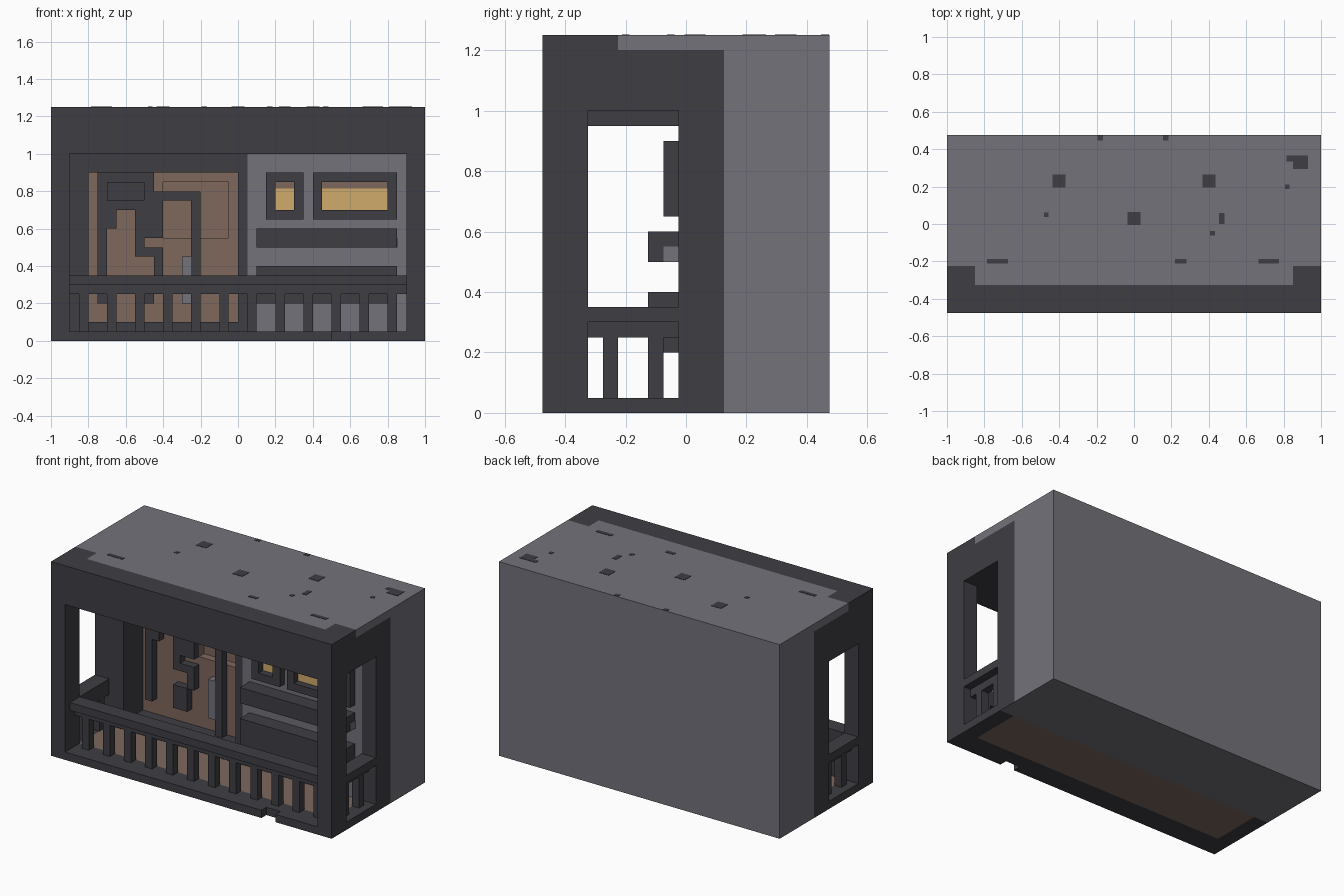
import bpy, bmesh
from mathutils import Vector

if "Cube" in bpy.data.objects:
    bpy.data.objects.remove(bpy.data.objects["Cube"])


def lin(c):
    return tuple(((v / 255 + 0.055) / 1.055) ** 2.4 for v in c) + (1.0,)


def material(name, rgb):
    m = bpy.data.materials.new(name)
    m.diffuse_color = lin(rgb)
    m.use_nodes = True
    m.node_tree.nodes["Principled BSDF"].inputs["Base Color"].default_value = m.diffuse_color
    return m


DARK = material("dark_metal", (62, 61, 67))
GREY = material("grey_panel", (114, 114, 122))
BROWN = material("brown_wood", (126, 104, 93))
YELLOW = material("warm_glass", (208, 171, 107))


def boxes(name, mat, *ranges):
    """One object made of axis-aligned boxes (x0, x1, y0, y1, z0, z1)."""
    bm = bmesh.new()
    for x0, x1, y0, y1, z0, z1 in ranges:
        vs = bmesh.ops.create_cube(bm, size=1)["verts"]
        for v in vs:
            v.co = (x1 if v.co.x > 0 else x0, y1 if v.co.y > 0 else y0,
                    z1 if v.co.z > 0 else z0)
    me = bpy.data.meshes.new(name)
    bm.to_mesh(me)
    bm.free()
    me.materials.append(mat)
    ob = bpy.data.objects.new(name, me)
    bpy.context.collection.objects.link(ob)
    return ob


def carve(ob, *r):
    cutter = boxes("cutter", DARK, r)
    cutter.hide_render = True
    mod = ob.modifiers.new("cut", 'BOOLEAN')
    mod.operation, mod.solver, mod.object = 'DIFFERENCE', 'EXACT', cutter
    bpy.context.view_layer.objects.active = ob
    bpy.ops.object.modifier_apply(modifier=mod.name)
    bpy.data.objects.remove(cutter)


# Main shell: balcony opening on front and sides, door alcove, inset panel
shell = boxes("building_shell", DARK, (-1, 1, -0.475, 0.475, 0, 1.25))
carve(shell, -1.1, 1.1, -0.325, -0.025, 0.05, 1.0)
carve(shell, -0.9, 0.9, -0.6, -0.3, 0.05, 1.0)
carve(shell, -0.8, 0, -0.1, 0.175, 0.1, 0.9)
carve(shell, -0.4, -0.05, 0.1, 0.225, 0.55, 0.85)
carve(shell, 0.5, 0.6, -0.6, -0.425, -0.1, 0.1)


# Colour rule for the shell faces
def shell_colour(c, n):
    x, y, z = abs(c.x), c.y, c.z
    if n.z > 0.5 and z > 1.2:
        return 0 if y < -0.325 or (x > 0.85 and y < -0.225) else 1
    if abs(n.x) > 0.5 and x > 0.99:
        return 0 if y < (-0.225 if z > 1.2 else 0.125) else 1
    if n.y > 0.5 and y > 0.47:
        return 1
    if abs(n.z) > 0.5 and z < 0.06:
        if x < 0.9 and -0.325 < y < 0:
            return 2
        return 1 if y > 0 else 0
    if n.y < -0.5 and abs(y + 0.025) < 0.01 and 0.05 < c.x < 0.9:
        return 1
    if 0.17 < y < 0.23 and x < 0.85 and 0.09 < z < 0.91:
        return 2
    return 0


for m in (GREY, BROWN):
    shell.data.materials.append(m)
bm = bmesh.new()
bm.from_mesh(shell.data)
bmesh.ops.triangulate(bm, faces=bm.faces[:])
cuts = [(1, v) for v in (-0.325, -0.225, 0, 0.125)] + [(2, 1.2)]
cuts += [(0, v) for v in (-0.9, -0.85, 0.05, 0.85, 0.9)]
for axis, v in cuts:
    co, no = Vector((0, 0, 0)), Vector((0, 0, 0))
    co[axis], no[axis] = v, 1
    bmesh.ops.bisect_plane(bm, geom=bm.verts[:] + bm.edges[:] + bm.faces[:],
                           plane_co=co, plane_no=no, dist=1e-5)
bm.normal_update()
for f in bm.faces:
    f.material_index = shell_colour(f.calc_center_median(), f.normal)
bm.to_mesh(shell.data)
bm.free()

# Lintel of the left side opening
boxes("left_lintel", DARK, (-1, -0.9, -0.325, -0.025, 0.95, 1.0))

# Railings: wide top rail, thin under rail and balusters
boxes("front_rail", DARK, (-0.9, 0.9, -0.425, -0.325, 0.3, 0.35),
      (-0.9, 0.9, -0.375, -0.325, 0.25, 0.3))
boxes("front_balusters", DARK,
      *[(-0.85 + 0.15 * i, -0.8 + 0.15 * i, -0.375, -0.325, 0.05, 0.25) for i in range(12)])
for side, s in (("left", -1), ("right", 1)):
    a, b, c = sorted((s * 0.9, s * 0.95)), sorted((s * 0.9, s)), (-0.275, -0.125)
    boxes(side + "_rail", DARK, (*b, -0.325, -0.025, 0.3, 0.35),
          (*a, -0.325, -0.025, 0.25, 0.3))
    boxes(side + "_balusters", DARK, *[(*a, y, y + 0.05, 0.05, 0.25) for y in c])

# Windows on the right wall
for name, x0, x1 in (("small_window", 0.15, 0.35), ("wide_window", 0.4, 0.85)):
    y = (-0.075, -0.025)
    boxes(name + "_frame", DARK, (x0, x0 + 0.05, *y, 0.65, 0.9), (x1 - 0.05, x1, *y, 0.65, 0.9),
          (x0 + 0.05, x1 - 0.05, *y, 0.65, 0.7), (x0 + 0.05, x1 - 0.05, *y, 0.85, 0.9))
    boxes(name + "_glass", YELLOW, (x0 + 0.05, x1 - 0.05, -0.03, -0.022, 0.7, 0.815))
    boxes(name + "_blind", BROWN, (x0 + 0.05, x1 - 0.05, -0.03, -0.022, 0.815, 0.85))

# Shelf and bench below the windows
boxes("shelf", DARK, (0.1, 0.85, -0.125, -0.025, 0.5, 0.6))
boxes("shelf_end_plate", GREY, (0.848, 0.853, -0.075, -0.025, 0.5, 0.55))
boxes("bench", DARK, (0.1, 0.85, -0.125, -0.025, 0.2, 0.4))

# Pipework on the alcove wall
p = (0.125, 0.175)
boxes("left_pipes", DARK, (-0.75, -0.7, *p, 0.2, 0.9), (-0.7, -0.45, *p, 0.75, 0.9),
      (-0.7, -0.65, *p, 0.6, 0.75), (-0.65, -0.55, *p, 0.7, 0.75),
      (-0.55, -0.45, *p, 0.6, 0.75), (-0.55, -0.5, *p, 0.45, 0.6),
      (-0.5, -0.4, *p, 0.45, 0.5), (-0.45, -0.4, *p, 0.35, 0.45),
      (-0.55, -0.45, *p, 0.2, 0.35))
boxes("pipe_box", DARK, (-0.7, -0.5, 0.1, 0.125, 0.75, 0.85))
boxes("right_pipes", DARK, (-0.45, -0.2, *p, 0.75, 0.8), (-0.25, -0.2, *p, 0.1, 0.75),
      (-0.45, -0.4, *p, 0.6, 0.75), (-0.5, -0.4, *p, 0.55, 0.6))
boxes("alcove_handle", GREY, (-0.3, -0.25, *p, 0.2, 0.45))

# Dark marks on the roof
marks = [(-0.4, 0.23, 0.07, 0.07), (0.4, 0.23, 0.07, 0.07), (0, 0.03, 0.07, 0.07),
         (0.89, 0.33, 0.08, 0.07), (0.84, 0.35, 0.05, 0.03), (0.47, 0.03, 0.03, 0.06),
         (-0.73, -0.2, 0.11, 0.025), (0.25, -0.2, 0.06, 0.025), (0.72, -0.2, 0.11, 0.025),
         (-0.18, 0.46, 0.03, 0.025), (0.17, 0.46, 0.03, 0.025), (0.42, -0.05, 0.025, 0.025),
         (-0.47, 0.05, 0.025, 0.025), (0.82, 0.2, 0.025, 0.025)]
boxes("roof_marks", DARK, *[(x - w / 2, x + w / 2, y - d / 2, y + d / 2, 1.245, 1.252)
                            for x, y, w, d in marks])
